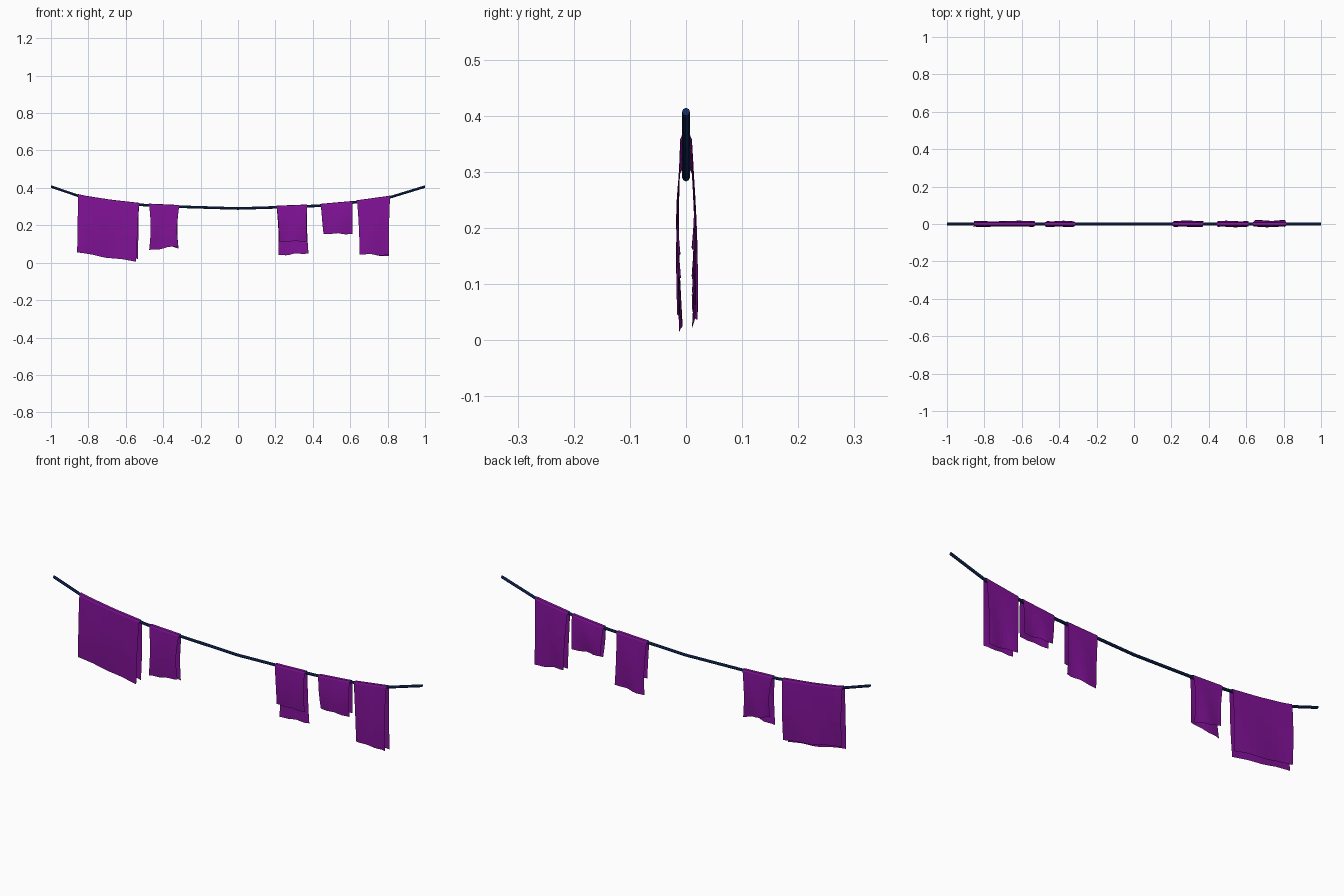
import bpy, bmesh, math

if "Cube" in bpy.data.objects:
    bpy.data.objects.remove(bpy.data.objects["Cube"])


def material(name, color):
    m = bpy.data.materials.new(name)
    m.diffuse_color = color
    m.use_nodes = True
    m.node_tree.nodes["Principled BSDF"].inputs["Base Color"].default_value = m.diffuse_color
    return m


def loft(name, rows, mat, closed=False):
    """Skin equal-length rows of points; closed rows become a capped tube."""
    bm = bmesh.new()
    vs = [[bm.verts.new(p) for p in row] for row in rows]
    n = len(vs[0])
    for a, b in zip(vs, vs[1:]):
        for i in range(n if closed else n - 1):
            j = (i + 1) % n
            bm.faces.new((a[i], a[j], b[j], b[i]))
    if closed:
        bm.faces.new(vs[0])
        bm.faces.new(vs[-1])
    bmesh.ops.recalc_face_normals(bm, faces=bm.faces)
    me = bpy.data.meshes.new(name)
    bm.to_mesh(me)
    bm.free()
    me.materials.append(mat)
    ob = bpy.data.objects.new(name, me)
    bpy.context.collection.objects.link(ob)
    return ob


navy = material("rope_navy", (0.008, 0.03, 0.14, 1))
purple = material("cloth_purple", (0.22, 0.006, 0.31, 1))

# Sagging rope
LINE = [(-1, .407), (-.84, .353), (-.68, .328), (-.5, .308), (-.3, .299), (0, .29),
        (.2, .296), (.42, .304), (.6, .32), (.81, .349), (1, .407)]
R = 0.007


def rope_z(x):
    for (x0, z0), (x1, z1) in zip(LINE, LINE[1:]):
        if x <= x1:
            return z0 + (z1 - z0) * (x - x0) / (x1 - x0)
    return LINE[-1][1]


loft("rope", [[(x, R * math.cos(k * math.pi / 4), z + R * math.sin(k * math.pi / 4))
               for k in range(8)] for x, z in LINE], navy, closed=True)


# Cloths folded over the rope: open sheet running front hem -> fold -> back hem
def cloth(name, top, front, back, pinch, phase):
    """top=(xl,xr); front/back=(xl,xr,zl,zr,hem y)"""
    nx, nz = 8, 7
    rows = []
    for i in range(nx + 1):
        u = i / nx
        xt = top[0] + (top[1] - top[0]) * u
        zt = rope_z(xt)

        def panel(side, hem):
            pts = []
            xb = hem[0] + (hem[1] - hem[0]) * u
            zb = hem[2] + (hem[3] - hem[2]) * u + 0.004 * math.sin(u * 9 + phase) * math.sin(math.pi * u)
            for k in range(nz + 1):
                t = k / nz
                x = xt + (xb - xt) * t - pinch * (2 * u - 1) * math.sin(math.pi * t)
                y = 0.0105 + (hem[4] - 0.0105) * t + 0.004 * math.sin(math.pi * t)
                y += 0.003 * t * math.sin(u * 7 + phase + 2 * t + side)
                pts.append((x, side * y, zt + (zb - zt) * t))
            return pts

        fold = [(xt, -.007, zt + .0075), (xt, 0, zt + .009), (xt, .007, zt + .0075)]
        rows.append(panel(-1, front)[::-1] + fold + panel(1, back))
    return loft(name, rows, purple)


cloth("large_sheet", (-.855, -.53), (-.86, -.545, .055, .005, .009),
      (-.855, -.535, .07, .02, .013), 0.0, 0.4)
cloth("left_towel", (-.475, -.315), (-.475, -.32, .068, .088, .012),
      (-.465, -.318, .115, .076, .013), 0.008, 1.5)
cloth("middle_towel", (.207, .37), (.218, .37, .113, .113, .012),
      (.217, .377, .040, .050, .015), 0.004, 2.6)
cloth("short_cloth", (.443, .613), (.457, .613, .154, .154, .013),
      (.455, .61, .168, .162, .013), 0.0, 3.7)
cloth("right_towel", (.637, .813), (.65, .808, .045, .040, .013),
      (.65, .808, .05, .035, .018), 0.003, 4.8)
